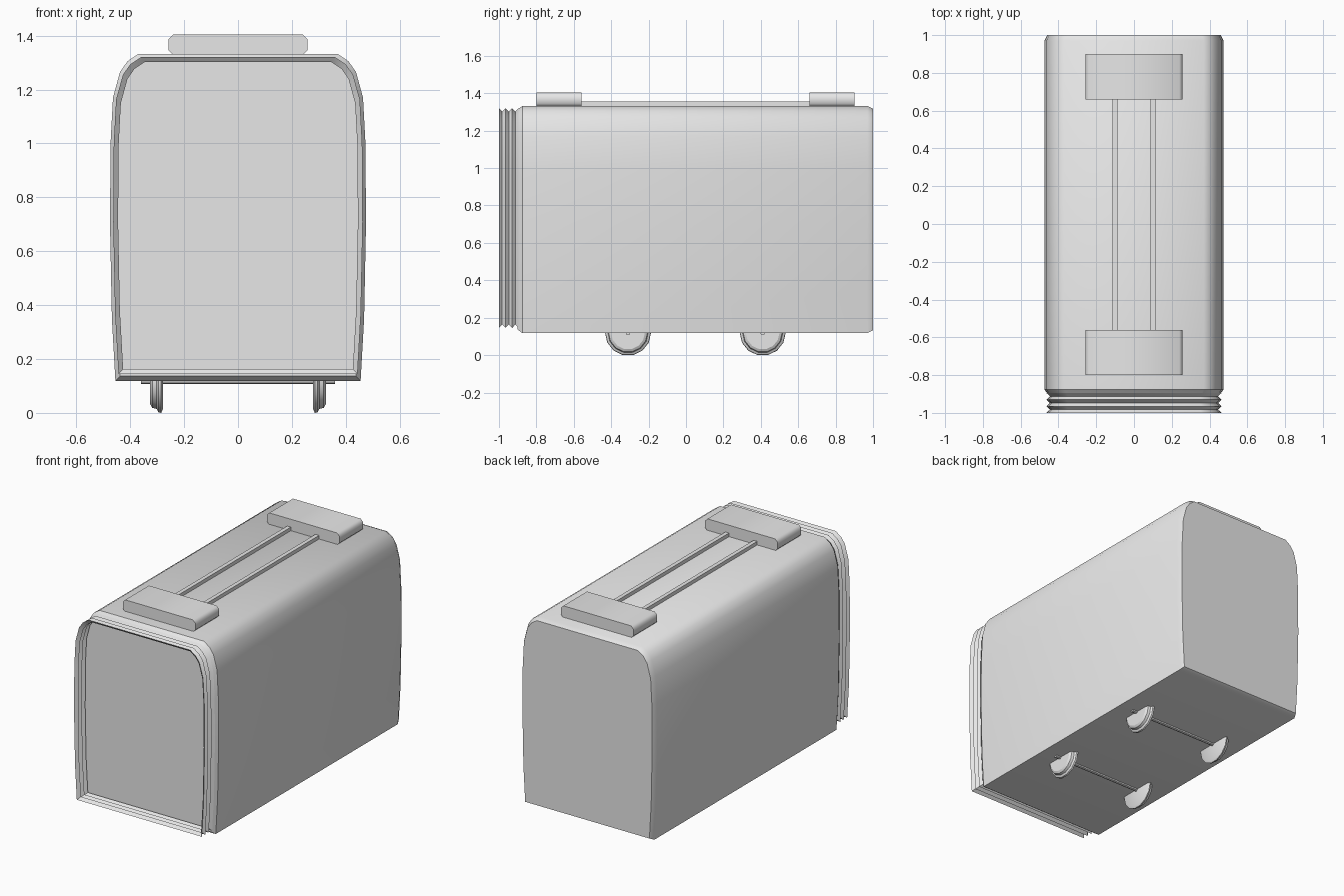
import bpy, bmesh, math

cube = bpy.data.objects.get("Cube")
if cube:
    bpy.data.objects.remove(cube, do_unlink=True)

grey = bpy.data.materials.new("plain grey")
grey.use_nodes = True
colour = (0.8, 0.8, 0.8, 1)
grey.diffuse_color = colour
grey.node_tree.nodes["Principled BSDF"].inputs["Base Color"].default_value = colour


def loft(name, rings, caps=True, smooth=None):
    """Skin a row of closed point rings into one object."""
    bm = bmesh.new()
    rows = [[bm.verts.new(p) for p in ring] for ring in rings]
    n = len(rows[0])
    for a, b in zip(rows, rows[1:]):
        for i in range(n):
            j = (i + 1) % n
            bm.faces.new((a[i], a[j], b[j], b[i]))
    if caps:
        bm.faces.new(rows[0])
        bm.faces.new(rows[-1])
    bmesh.ops.recalc_face_normals(bm, faces=bm.faces)
    mesh = bpy.data.meshes.new(name)
    bm.to_mesh(mesh)
    bm.free()
    mesh.materials.append(grey)
    ob = bpy.data.objects.new(name, mesh)
    bpy.context.collection.objects.link(ob)
    if smooth:
        bpy.ops.object.select_all(action='DESELECT')
        ob.select_set(True)
        bpy.context.view_layer.objects.active = ob
        bpy.ops.object.shade_smooth_by_angle(angle=math.radians(smooth))
    return ob


def mirrored(half):
    return half + [(-x, z) for x, z in reversed(half)]


# Carriage cross-section, right half from floor to roof
LOW, HIGH, WIDE = 0.118, 1.332, 0.475
section = mirrored([(0.455, LOW), (0.468, 0.35), (WIDE, 0.7), (0.473, 1.0),
                    (0.464, 1.17), (0.438, 1.265), (0.41, 1.305), (0.37, HIGH)])


def section_ring(y, inset, lift=0):
    bottom, top = LOW + inset + lift, HIGH - inset
    return [(x * (1 - inset / WIDE), y,
             bottom + (z - LOW) * (top - bottom) / (HIGH - LOW)) for x, z in section]


def bar(name, half_profile, y0, y1, x=0, smooth=None):
    """Prism along the carriage from a mirrored half profile."""
    profile = mirrored(half_profile)
    return loft(name, [[(px + x, y, z) for px, z in profile] for y in (y0, y1)], smooth=smooth)


def lathe_x(name, profile, y, z, sides, smooth=None):
    """Solid turned around a crosswise axis; profile is (x, radius)."""
    turns = [2 * math.pi * i / sides for i in range(sides)]
    return loft(name, [[(x, y + r * math.cos(a), z + r * math.sin(a)) for a in turns]
                       for x, r in profile], smooth=smooth)


# Body with small chamfers at both ends
loft("carriage_body", [section_ring(-0.9, 0.018), section_ring(-0.875, 0),
                       section_ring(0.97, 0), section_ring(1.0, 0.015)], smooth=35)

# Open pleated gangway at the front
pleats = 7
loft("gangway_bellows",
     [section_ring(-0.895 - 0.105 * i / (pleats - 1), 0.03 if i % 2 else 0.012, 0.015)
      for i in range(pleats)], caps=False, smooth=30)

# Roof boxes and the two pipes between them
box = [(0.24, 1.328), (0.257, 1.345), (0.257, 1.388), (0.24, 1.405)]
bar("front_roof_box", box, -0.8, -0.56, smooth=50)
bar("rear_roof_box", box, 0.66, 0.9, smooth=50)
pipe = [(0.013, 1.325), (0.013, 1.355)]
for side, x in (("left", 0.1), ("right", -0.1)):
    bar(side + "_roof_pipe", pipe, -0.57, 0.67, x)

# Axles and flanged wheels
for end, y in (("front", -0.31), ("rear", 0.41)):
    lathe_x(end + "_axle", [(-0.36, 0.013), (0.36, 0.013)], y, 0.12, 8, 40)
    for side, s in (("left", 1), ("right", -1)):
        lathe_x(end + "_" + side + "_wheel",
                [(s * 0.278, 0.108), (s * 0.285, 0.123), (s * 0.295, 0.121),
                 (s * 0.302, 0.108), (s * 0.318, 0.104), (s * 0.326, 0.09)],
                y, 0.12, 14, 30)
